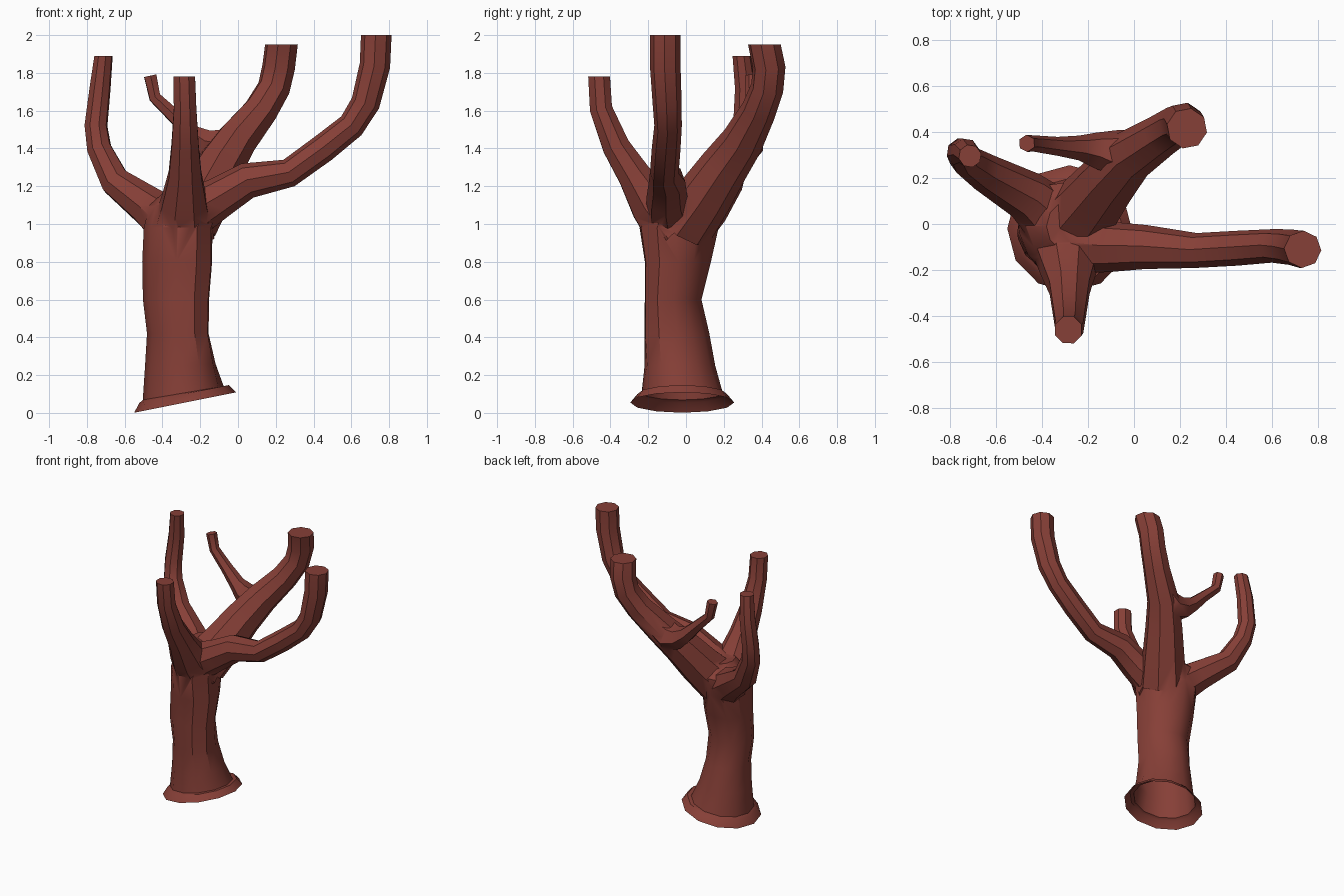
import bpy, bmesh, math
from mathutils import Vector

if "Cube" in bpy.data.objects:
    bpy.data.objects.remove(bpy.data.objects["Cube"])

bark = bpy.data.materials.new("red brown bark")
bark.diffuse_color = (0.24, 0.05, 0.038, 1)
bark.use_nodes = True
bark.node_tree.nodes["Principled BSDF"].inputs["Base Color"].default_value = bark.diffuse_color


def loft(name, rings):
    """Closed solid through a list of equally sized point rings."""
    bm = bmesh.new()
    loops = [[bm.verts.new(p) for p in r] for r in rings]
    n = len(loops[0])
    for a, b in zip(loops, loops[1:]):
        for i in range(n):
            j = (i + 1) % n
            bm.faces.new((a[i], a[j], b[j], b[i]))
    bm.faces.new(loops[0][::-1])
    bm.faces.new(loops[-1])
    bmesh.ops.recalc_face_normals(bm, faces=bm.faces)
    me = bpy.data.meshes.new(name)
    bm.to_mesh(me)
    bm.free()
    me.materials.append(bark)
    ob = bpy.data.objects.new(name, me)
    bpy.context.collection.objects.link(ob)
    return ob


def branch(name, path, sides=8, flat_end=True):
    """Tapering tube along (x, y, z, radius) points."""
    pts = [Vector(p[:3]) for p in path]
    side, rings = Vector((0.3, 1, 0.1)), []
    for i, p in enumerate(pts):
        t = pts[min(i + 1, len(pts) - 1)] - pts[max(i - 1, 0)]
        if flat_end and i == len(pts) - 1:
            t = Vector((0, 0, 1))
        t.normalize()
        side = (side - t * side.dot(t)).normalized()
        up = t.cross(side)
        r = path[i][3] * 1.04
        rings.append([p + r * (side * math.cos(a) + up * math.sin(a))
                      for a in (math.tau * k / sides for k in range(sides))])
    return loft(name, rings)


# Trunk with slanted flared foot and broad fork:
# cx, cy, z, rx, ry, slope, bulge to front right, bulge to back left
TRUNK = [(-.28, -.02, .055, .27, .275, .2, 0, 0), (-.285, -.02, .10, .237, .237, .2, 0, 0),
         (-.29, -.02, .105, .214, .215, .17, 0, 0), (-.308, -.03, .25, .187, .187, .05, .1, 0),
         (-.322, -.045, .42, .163, .172, 0, .16, 0), (-.332, -.065, .6, .175, .15, 0, .17, 0),
         (-.325, -.04, .8, .184, .174, 0, .17, .04), (-.317, -.037, .98, .178, .205, 0, .15, .16),
         (-.275, -.01, 1.1, .19, .19, 0, .08, .1), (-.26, -.01, 1.18, .12, .12, 0, 0, 0)]
N = 12
rings = []
for cx, cy, z, rx, ry, s, fr, bl in TRUNK:
    ring = []
    for i in range(N):
        a = math.tau * i / N
        d, e = math.cos(a + math.pi / 4), math.cos(a - math.pi / 4)
        w = 1 + (fr if d > 0 else bl) * d ** 4 - 0.5 * fr * e ** 4
        dx = rx * w * math.cos(a)
        ring.append((cx + dx, cy + ry * w * math.sin(a), max(0, z + s * dx)))
    rings.append(ring)
tree = loft("tree_trunk_and_branches", rings)

# Branches
parts = [
    branch("right_branch", [(-.27, -.08, 1.04, .13), (-.1, -.1, 1.14, .105), (.05, -.1, 1.23, .092),
                            (.27, -.115, 1.27, .073), (.45, -.105, 1.4, .073), (.6, -.095, 1.52, .07),
                            (.675, -.1, 1.64, .074), (.725, -.11, 1.84, .078), (.732, -.11, 2.0, .078)]),
    branch("back_branch", [(-.27, -.01, 1.0, .16), (-.18, .1, 1.15, .142), (-.1, .2, 1.3, .125),
                           (-.01, .3, 1.44, .108), (.12, .385, 1.6, .09), (.19, .43, 1.72, .085),
                           (.215, .44, 1.83, .085), (.23, .415, 1.95, .085)]),
    branch("back_twig", [(.03, .33, 1.47, .08), (-.07, .305, 1.405, .1), (-.17, .32, 1.425, .075),
                         (-.24, .33, 1.475, .052), (-.33, .337, 1.565, .04), (-.44, .35, 1.67, .034),
                         (-.465, .35, 1.785, .036)], 6, False),
    branch("left_branch", [(-.33, 0, .98, .14), (-.47, .125, 1.09, .105), (-.65, .225, 1.225, .08),
                           (-.735, .28, 1.4, .065), (-.752, .31, 1.52, .06), (-.73, .315, 1.72, .055),
                           (-.712, .295, 1.89, .048)]),
    branch("front_branch", [(-.29, -.05, .97, .17), (-.285, -.18, 1.11, .125), (-.28, -.275, 1.26, .09),
                            (-.28, -.37, 1.41, .075), (-.28, -.45, 1.61, .062), (-.285, -.46, 1.78, .06)]),
]

# Merge everything into one skin
bpy.context.view_layer.objects.active = tree
for p in parts:
    m = tree.modifiers.new("join", 'BOOLEAN')
    m.operation, m.solver, m.object = 'UNION', 'EXACT', p
    bpy.ops.object.modifier_apply(modifier=m.name)
    bpy.data.objects.remove(p)

# Open the hollow foot
bm = bmesh.new()
bm.from_mesh(tree.data)
foot = [f for f in bm.faces if f.normal.z < -0.8 and f.calc_center_median().z < 0.2]
bmesh.ops.delete(bm, geom=foot, context='FACES')
bm.to_mesh(tree.data)
bm.free()

tree.select_set(True)
bpy.ops.object.shade_smooth_by_angle(angle=math.radians(38))
